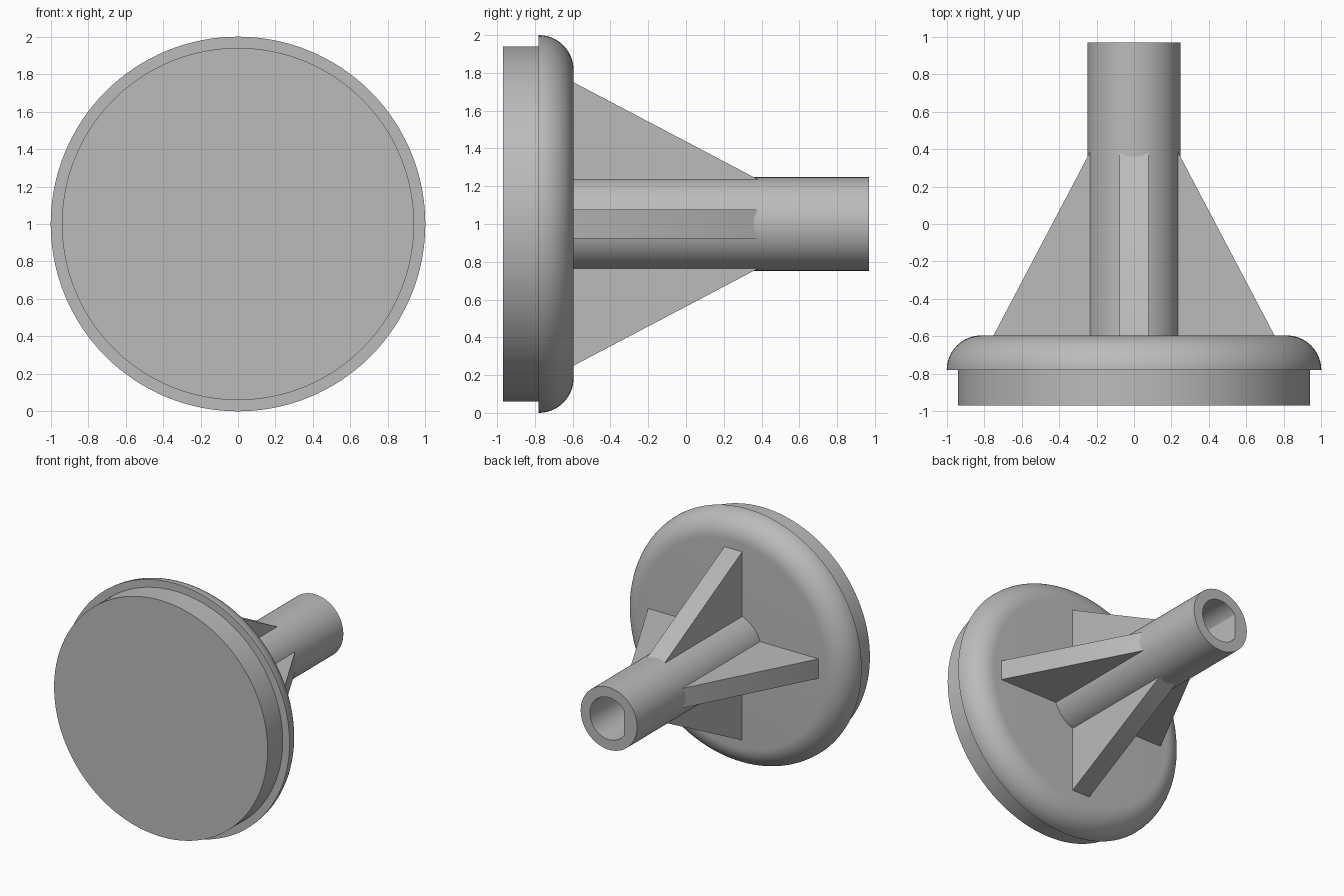
import bpy, bmesh, math
from mathutils import Matrix, Vector

cube = bpy.data.objects.get("Cube")
if cube:
    bpy.data.objects.remove(cube, do_unlink=True)

SEGMENTS = 128
AXIS = Vector((0, 0, 1))     # the part's axis runs along y through here
BACK = -0.595                # back face of the flange

grey = bpy.data.materials.new("plain grey")
grey.use_nodes = True
colour = (0.5, 0.5, 0.5, 1)
grey.diffuse_color = colour
grey.node_tree.nodes["Principled BSDF"].inputs["Base Color"].default_value = colour


def finish(name, bm):
    bmesh.ops.recalc_face_normals(bm, faces=bm.faces)
    mesh = bpy.data.meshes.new(name)
    bm.to_mesh(mesh)
    bm.free()
    mesh.materials.append(grey)
    obj = bpy.data.objects.new(name, mesh)
    obj.location = AXIS
    bpy.context.collection.objects.link(obj)
    bpy.ops.object.select_all(action="DESELECT")
    obj.select_set(True)
    bpy.context.view_layer.objects.active = obj
    bpy.ops.object.shade_smooth_by_angle(angle=math.radians(30))
    return obj


def ring(bm, radius, y, flat=None):
    """Circle around the y axis, optionally cut by a flat on the -x side."""
    verts = []
    for i in range(SEGMENTS):
        a = math.tau * i / SEGMENTS
        x = radius * math.cos(a)
        if flat is not None:
            x = max(x, -flat)
        verts.append(bm.verts.new((x, y, radius * math.sin(a))))
    return verts


def bridge(bm, a, b):
    for i in range(SEGMENTS):
        j = (i + 1) % SEGMENTS
        bm.faces.new((a[i], a[j], b[j], b[i]))


# Flange: stepped front disc, rounded rim towards the back
fillet = 0.185
profile = [(0.94, -0.97), (0.94, -0.78), (1.0, -0.78)]
for k in range(1, 15):
    a = math.pi / 2 * k / 14
    profile.append((1 - fillet + fillet * math.cos(a), BACK - fillet + fillet * math.sin(a)))
bm = bmesh.new()
rings = [ring(bm, r, y) for r, y in profile]
for a, b in zip(rings, rings[1:]):
    bridge(bm, a, b)
bm.faces.new(rings[0])
bm.faces.new(rings[-1])
finish("flange", bm)

# Hollow shaft with a D-shaped bore that ends at the flange
bm = bmesh.new()
rings = [ring(bm, 0.248, BACK - 0.02), ring(bm, 0.248, 0.97),
         ring(bm, 0.167, 0.97, 0.135), ring(bm, 0.167, BACK - 0.02, 0.135)]
for a, b in zip(rings, rings[1:] + rings[:1]):
    bridge(bm, a, b)
finish("shaft", bm)

# Four triangular ribs around the shaft, their inner edges buried in its wall
HALF = 0.078
outline = [(0.2, BACK - 0.02), (0.75, BACK - 0.02), (0.75, BACK), (0.2, 0.45)]
for n, side in enumerate(("left", "top", "right", "bottom")):
    bm = bmesh.new()
    face = bm.faces.new([bm.verts.new((r, y, -HALF)) for r, y in outline])
    new = bmesh.ops.extrude_face_region(bm, geom=[face])["geom"]
    bmesh.ops.translate(bm, vec=(0, 0, 2 * HALF),
                        verts=[v for v in new if isinstance(v, bmesh.types.BMVert)])
    bm.transform(Matrix.Rotation(-n * math.pi / 2, 4, "Y"))
    finish(side + "_rib", bm)
